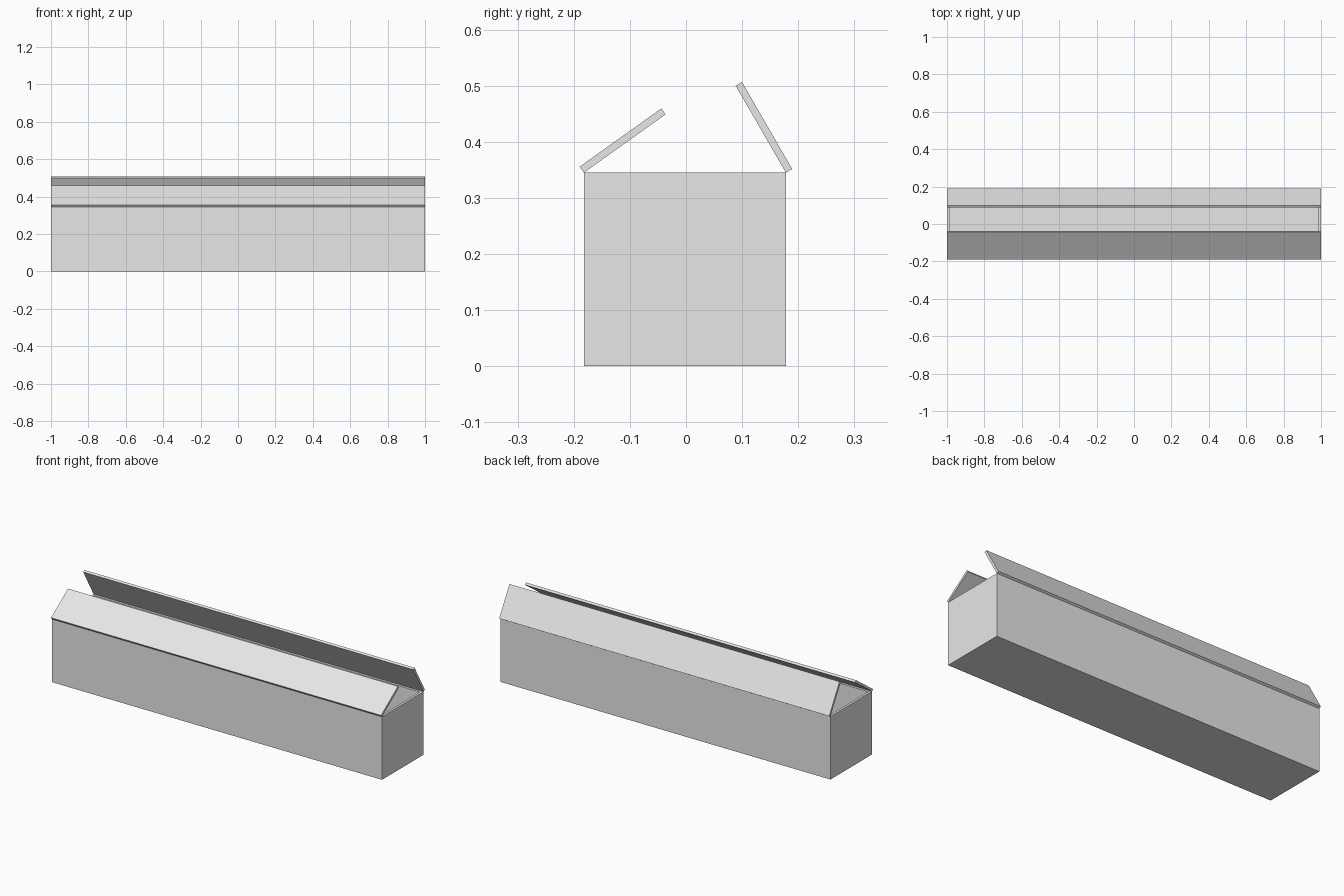
import bpy
import bmesh
from math import radians, cos, sin
from mathutils import Vector

cube = bpy.data.objects.get("Cube")
if cube:
    bpy.data.objects.remove(cube, do_unlink=True)

LENGTH, HEIGHT, WALL = 2.0, 0.345, 0.013
FRONT_Y, BACK_Y = -0.182, 0.178

grey = bpy.data.materials.new("plain_grey")
grey.use_nodes = True
grey.diffuse_color = (0.8, 0.8, 0.8, 1)
grey.node_tree.nodes["Principled BSDF"].inputs["Base Color"].default_value = (0.8, 0.8, 0.8, 1)


def finish(name, bm):
    bmesh.ops.recalc_face_normals(bm, faces=bm.faces)
    mesh = bpy.data.meshes.new(name)
    bm.to_mesh(mesh)
    bm.free()
    mesh.materials.append(grey)
    obj = bpy.data.objects.new(name, mesh)
    bpy.context.collection.objects.link(obj)
    return obj


def prism(profile):
    """Extrude a (y, z) profile along the whole length of the box."""
    bm = bmesh.new()
    face = bm.faces.new([bm.verts.new((-LENGTH / 2, y, z)) for y, z in profile])
    result = bmesh.ops.extrude_face_region(bm, geom=[face])
    verts = [v for v in result["geom"] if isinstance(v, bmesh.types.BMVert)]
    bmesh.ops.translate(bm, verts=verts, vec=(LENGTH, 0, 0))
    return bm


# Open box: inset the top, then push it down to the inner floor
bm = prism([(FRONT_Y, 0), (BACK_Y, 0), (BACK_Y, HEIGHT), (FRONT_Y, HEIGHT)])
bmesh.ops.recalc_face_normals(bm, faces=bm.faces)
top = max(bm.faces, key=lambda f: f.calc_center_median().z)
bmesh.ops.inset_region(bm, faces=[top], thickness=WALL, use_even_offset=True)
result = bmesh.ops.extrude_face_region(bm, geom=[top])
verts = [v for v in result["geom"] if isinstance(v, bmesh.types.BMVert)]
bmesh.ops.translate(bm, verts=verts, vec=(0, 0, WALL - HEIGHT))
if top.is_valid:
    bmesh.ops.delete(bm, geom=[top], context="FACES_ONLY")
finish("box_body", bm)


# Flaps hinged on the long top edges, leaning inwards
def flap(name, hinge_y, inward, angle):
    a = radians(angle)
    hinge = Vector((hinge_y, HEIGHT))
    along = Vector((inward * cos(a), sin(a))) * 0.179
    out = Vector((-inward * sin(a), cos(a))) * WALL
    finish(name, prism([hinge, hinge + along, hinge + along + out, hinge + out]))


flap("front_flap", FRONT_Y, 1, 35.5)
flap("back_flap", BACK_Y, -1, 60)
